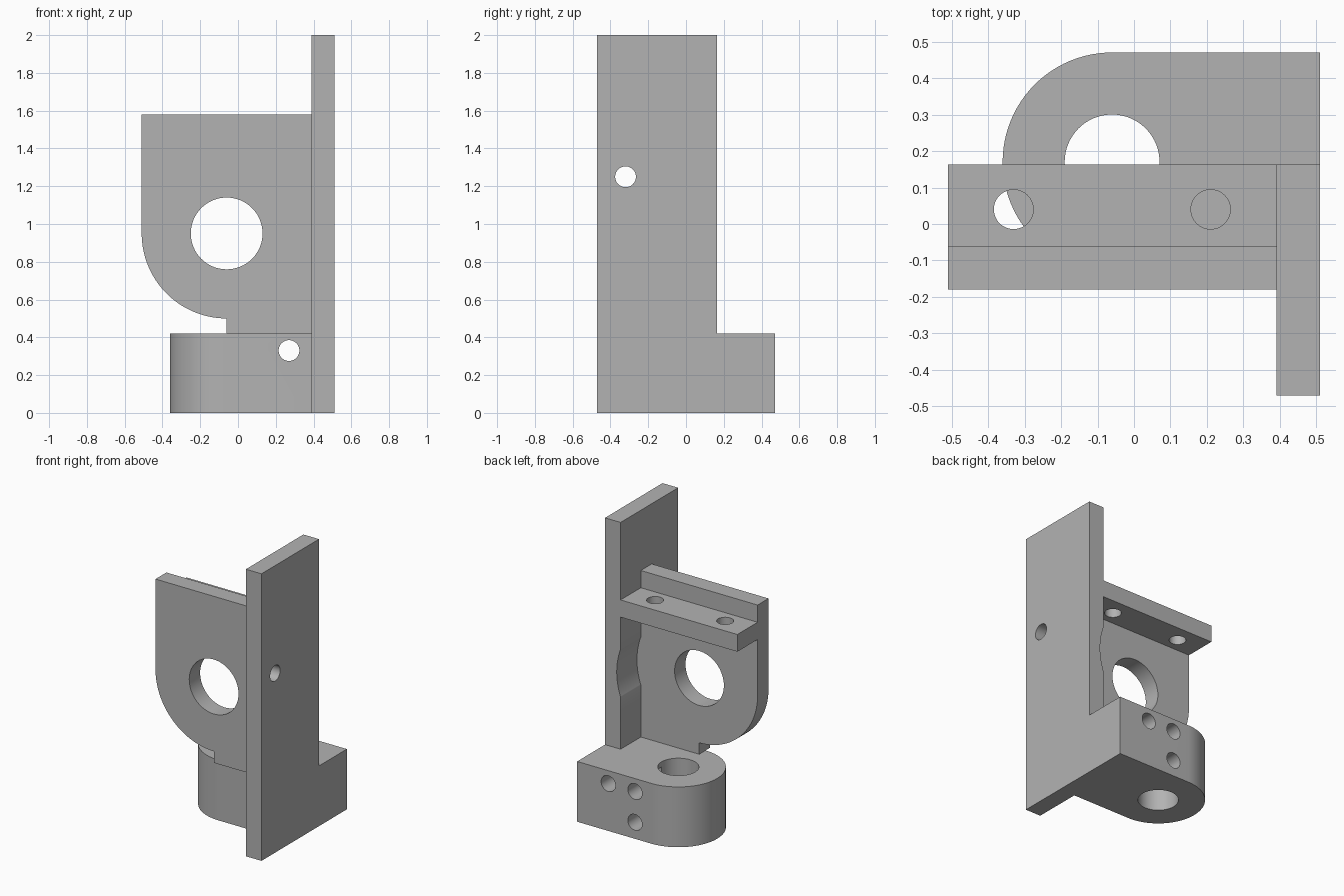
import bpy, math
from mathutils import Vector

cube = bpy.data.objects.get("Cube")
if cube:
    bpy.data.objects.remove(cube, do_unlink=True)

# Single machined-metal colour
grey = bpy.data.materials.new("plain_grey")
grey.use_nodes = True
GREY = (0.45, 0.45, 0.45, 1)
grey.diffuse_color = GREY
grey.node_tree.nodes["Principled BSDF"].inputs["Base Color"].default_value = GREY

# Each axis maps profile coordinates (a, b) and depth d to x, y, z
AXES = {
    "x": lambda a, b, d: (d, a, b),
    "y": lambda a, b, d: (a, d, b),
    "z": lambda a, b, d: (a, b, d),
}


def arc(ca, cb, r, start, end, n):
    angles = [math.radians(start + (end - start) * i / n) for i in range(n + 1)]
    return [(ca + r * math.cos(t), cb + r * math.sin(t)) for t in angles]


def prism(name, profile, axis, d0, d1):
    """Extrude a closed profile along an axis."""
    n = len(profile)
    verts = [AXES[axis](a, b, d) for d in (d0, d1) for a, b in profile]
    faces = [tuple(range(n)), tuple(range(2 * n - 1, n - 1, -1))]
    faces += [(i, n + i, n + (i + 1) % n, (i + 1) % n) for i in range(n)]
    # Reverse winding when the cap normal points into the solid
    p = [Vector(v) for v in verts]
    normal = sum((p[i].cross(p[(i + 1) % n]) for i in range(n)), Vector())
    if normal.dot(p[n] - p[0]) > 0:
        faces = [f[::-1] for f in faces]
    mesh = bpy.data.meshes.new(name)
    mesh.from_pydata(verts, [], faces)
    mesh.materials.append(grey)
    obj = bpy.data.objects.new(name, mesh)
    bpy.context.scene.collection.objects.link(obj)
    return obj


def rect(a0, a1, b0, b1):
    return [(a0, b0), (a1, b0), (a1, b1), (a0, b1)]


def combine(target, other, operation):
    """Apply a boolean and remove the second object."""
    mod = target.modifiers.new("cut", "BOOLEAN")
    mod.operation, mod.solver, mod.object = operation, "EXACT", other
    bpy.context.view_layer.update()
    graph = bpy.context.evaluated_depsgraph_get()
    result = bpy.data.meshes.new_from_object(target.evaluated_get(graph))
    target.modifiers.clear()
    target.data = result
    bpy.data.objects.remove(other, do_unlink=True)


def drill(target, axis, a, b, r, d0, d1, n=48):
    hole = prism("hole_cutter", arc(a, b, r, 0, 360, n)[:-1], axis, d0, d1)
    combine(target, hole, "DIFFERENCE")


CX = -0.06          # shared x of both large bores
BORE_Z = 0.95       # height of the front plate bore
BASE_Y = 0.17       # y of the base bore
BASE_TOP = 0.42
INNER, OUTER = 0.39, 0.51
BACK = 0.163

# Tall side plate with a shallow relief beside the bore and one small hole
body = prism("bracket_body", rect(-0.47, BACK, 0, 2), "x", INNER, OUTER)
drill(body, "y", CX, BORE_Z, 0.48, -0.06, 0.3, 128)
drill(body, "x", -0.32, 1.25, 0.055, 0.3, 0.6)

# Base block with rounded end, vertical bore and cross holes
profile = arc(CX, BASE_Y, 0.3, 90, 270, 48)
profile += [(OUTER, BASE_Y - 0.3), (OUTER, BASE_Y + 0.3)]
base = prism("base_block", profile, "z", 0, BASE_TOP)
drill(base, "z", CX, BASE_Y, 0.13, -0.1, 0.6, 64)
drill(base, "y", 0.27, 0.33, 0.055, -0.3, 0.6)
for z in (0.33, 0.115):
    drill(base, "y", 0.064, z, 0.055, BASE_Y, 0.6)

# Front plate with rounded lower corner and large bore
profile = [(CX, BASE_TOP), (0.45, BASE_TOP), (0.45, 1.58), (-0.51, 1.58)]
profile += arc(CX, BORE_Z, 0.45, 180, 270, 32)
plate = prism("front_plate", profile, "y", -0.18, -0.06)
drill(plate, "y", CX, BORE_Z, 0.19, -0.3, 0.1, 64)

# Shelf behind the plate with two mounting holes
shelf = prism("shelf", rect(-0.51, 0.45, -0.1, BACK), "z", 1.34, 1.46)
for x in (-0.33, 0.21):
    drill(shelf, "z", x, 0.04, 0.054, 1.2, 1.6)

# Fuse everything into one casting
for part in (base, plate, shelf):
    combine(body, part, "UNION")

bpy.ops.object.select_all(action="DESELECT")
body.select_set(True)
bpy.context.view_layer.objects.active = body
bpy.ops.object.shade_smooth_by_angle(angle=math.radians(30))
